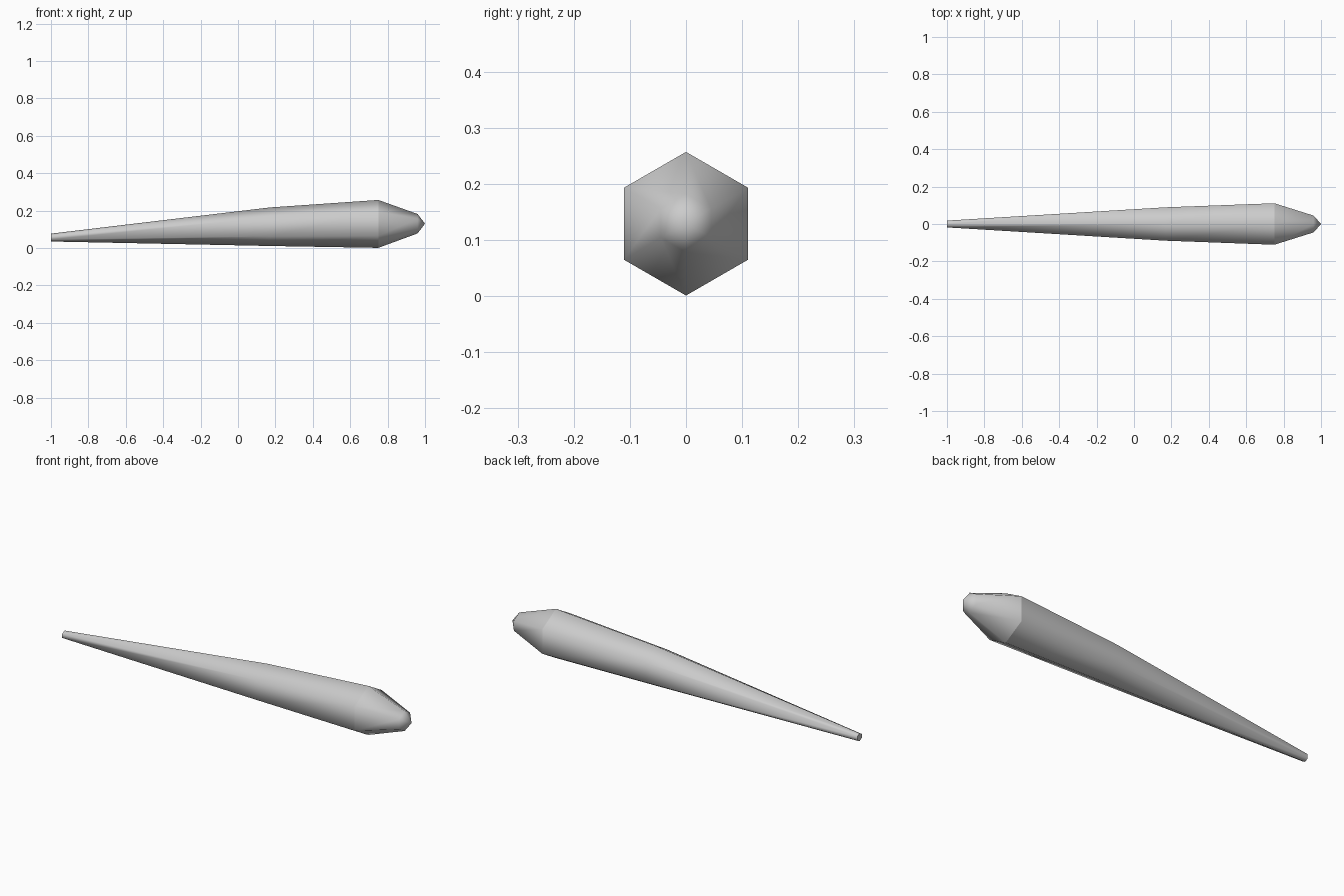
import bpy, bmesh, math

cube = bpy.data.objects.get("Cube")
if cube:
    bpy.data.objects.remove(cube, do_unlink=True)

# One plain grey
grey = bpy.data.materials.new("plain grey")
grey.use_nodes = True
colour = (0.6, 0.6, 0.6, 1)
grey.diffuse_color = colour
bsdf = next(n for n in grey.node_tree.nodes if n.type == "BSDF_PRINCIPLED")
bsdf.inputs["Base Color"].default_value = colour

SIDES = 6
# Sections along the length: x, centre height, radius
SECTIONS = [(-1.0, 0.056, 0.021), (0.17, 0.114, 0.103),
            (0.75, 0.129, 0.128), (0.96, 0.13, 0.052)]
TIP = (1.0, 0, 0.13)
SHOULDER = 2

bm = bmesh.new()
rings = []
for x, z, r in SECTIONS:
    angles = [math.tau * i / SIDES for i in range(SIDES)]
    rings.append([bm.verts.new((x, r * math.sin(a), z + r * math.cos(a)))
                  for a in angles])

# Tapered hexagonal body
for a, b in zip(rings, rings[1:]):
    for i in range(SIDES):
        j = (i + 1) % SIDES
        bm.faces.new((a[i], a[j], b[j], b[i]))

# Pointed nose and flat thin end
tip = bm.verts.new(TIP)
for i in range(SIDES):
    bm.faces.new((rings[-1][i], rings[-1][(i + 1) % SIDES], tip))
bm.faces.new(rings[0])
bmesh.ops.recalc_face_normals(bm, faces=bm.faces)

# Smooth shading, creased at the shoulder and the thin end
for f in bm.faces:
    f.smooth = True
for ring in (rings[0], rings[SHOULDER]):
    for i in range(SIDES):
        bm.edges.get((ring[i], ring[(i + 1) % SIDES])).smooth = False

mesh = bpy.data.meshes.new("tapered_shaft")
bm.to_mesh(mesh)
bm.free()
mesh.materials.append(grey)
shaft = bpy.data.objects.new("tapered_shaft", mesh)
bpy.context.collection.objects.link(shaft)
